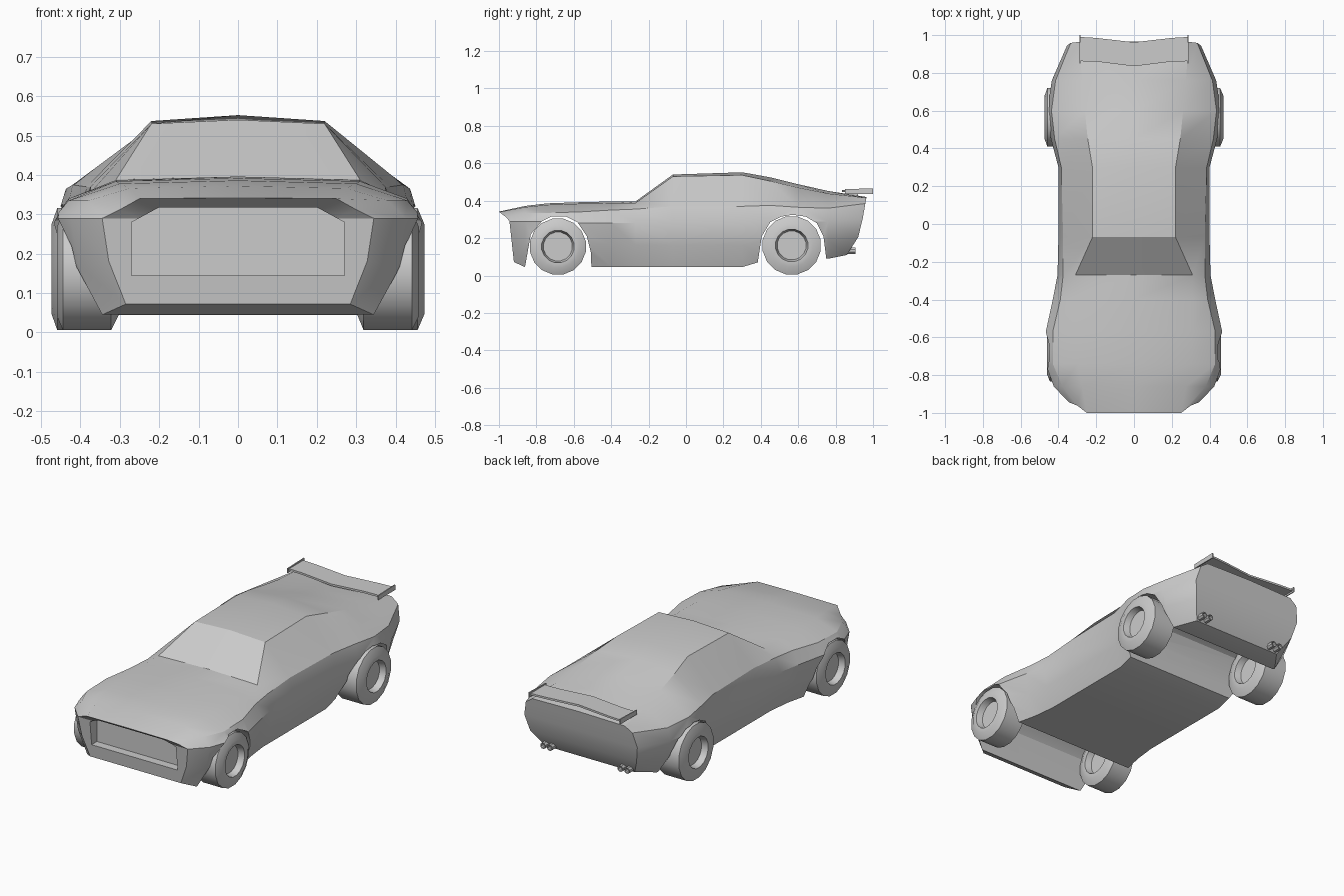
import bpy, bmesh, math

if "Cube" in bpy.data.objects:
    bpy.data.objects.remove(bpy.data.objects["Cube"])


def make(name, verts, faces):
    me = bpy.data.meshes.new(name)
    me.from_pydata(verts, [], faces)
    bm = bmesh.new()
    bm.from_mesh(me)
    bmesh.ops.recalc_face_normals(bm, faces=bm.faces)
    bm.to_mesh(me)
    bm.free()
    ob = bpy.data.objects.new(name, me)
    bpy.context.collection.objects.link(ob)
    return ob


def prism(name, pts, axis, lo, hi):
    """Extrude a 2D outline along the given axis (0=x, 1=y, 2=z)."""
    def place(p, d):
        v = list(p)
        v.insert(axis, d)
        return v
    n = len(pts)
    verts = [place(p, lo) for p in pts] + [place(p, hi) for p in pts]
    faces = [list(range(n)), list(range(n, 2 * n))]
    faces += [(i, (i + 1) % n, n + (i + 1) % n, n + i) for i in range(n)]
    return make(name, verts, faces)


def smooth(ob, angle):
    bpy.ops.object.select_all(action='DESELECT')
    ob.select_set(True)
    bpy.context.view_layer.objects.active = ob
    bpy.ops.object.shade_smooth_by_angle(angle=math.radians(angle))


def cut(ob, cutter):
    cutter.hide_render = True
    m = ob.modifiers.new("cut", 'BOOLEAN')
    m.operation, m.object, m.solver = 'DIFFERENCE', cutter, 'EXACT'
    bpy.ops.object.select_all(action='DESELECT')
    ob.select_set(True)
    bpy.context.view_layer.objects.active = ob
    bpy.ops.object.modifier_apply(modifier=m.name)
    bpy.data.objects.remove(cutter, do_unlink=True)


def interp(table, z):
    for (a, ya), (b, yb) in zip(table, table[1:]):
        if z <= b:
            return ya + (yb - ya) * max(0, z - a) / (b - a)
    return table[-1][1]


# Body: lofted half sections (y, roof z, edge xz, shoulder xz, waist xz, sill xz)
rows = [
    (-.95, .342, .25, .340, .30, .312, .345, .29, .285, .072),
    (-.86, .372, .275, .366, .38, .335, .425, .29, .345, .045),
    (-.74, .386, .30, .378, .43, .335, .468, .29, .40, .045),
    (-.57, .392, .31, .384, .43, .340, .467, .28, .40, .045),
    (-.40, .396, .31, .387, .39, .350, .43, .28, .36, .045),
    (-.27, .396, .31, .388, .375, .355, .405, .28, .345, .045),
    (-.07, .540, .22, .530, .375, .370, .40, .28, .345, .045),
    (.30, .552, .22, .537, .385, .370, .40, .28, .345, .045),
    (.45, .525, .245, .505, .42, .375, .44, .29, .345, .09),
    (.60, .488, .26, .470, .437, .365, .46, .29, .37, .10),
    (.76, .452, .275, .438, .415, .360, .435, .29, .35, .09),
    (.95, .420, .29, .415, .335, .385, .355, .30, .28, .11)]
nose = [(.072, -.92), (.30, -.945), (.34, -1.0)]
tail = [(.11, .86), (.22, .93), (.42, .965)]
verts, faces, n = [], [], 11
for k, (y, z0, *s) in enumerate(rows):
    half = [(0, z0)] + list(zip(s[::2], s[1::2]))
    (xw, zw), (xs, zs) = half[3:5]
    half.insert(4, (.72 * xw + .28 * xs, (zw + zs) / 2))
    ring = half + [(-x, z) for x, z in half[:0:-1]]
    for x, z in ring:
        yy = interp(nose, z) if k == 0 else interp(tail, z) if k == 11 else y
        verts.append((x, yy, z))
for k in range(len(rows) - 1):
    for i in range(n):
        a, b = k * n + i, k * n + (i + 1) % n
        faces.append((a, b, b + n, a + n))
for base in (0, 11 * n):
    faces.append((base, base + 1, base + 10))
    faces += [(base + i, base + i + 1, base + 10 - i, base + 11 - i) for i in range(1, 5)]
body = make("car_body", verts, faces)

# Wheel arches and grille opening
front_arch = [(-.865, 0), (-.86, .05), (-.83, .22), (-.77, .29), (-.72, .315), (-.64, .315),
              (-.58, .285), (-.53, .21), (-.508, .12), (-.505, 0)]
rear_arch = [(.38, 0), (.385, .08), (.405, .21), (.45, .285), (.51, .315), (.57, .325),
             (.64, .315), (.70, .28), (.735, .21), (.75, .09), (.75, 0)]
cut(body, prism("front_arch_cutter", front_arch, 0, -.7, .7))
cut(body, prism("rear_arch_cutter", rear_arch, 0, -.7, .7))
grille = [(-.27, .145), (.27, .145), (.27, .28), (.20, .318), (-.20, .318), (-.27, .28)]
cut(body, prism("grille_cutter", grille, 1, -1.1, -.88))
smooth(body, 28)


# Wheels: lathed tyre with recessed rims on both faces
def wheel(name, x, y, r, w, seg=16):
    prof = [(-w + .035, .078), (-w, .088), (-w, .115), (-w + .015, r),
            (w - .018, r), (w, .115), (w, .088), (w - .035, .078)]
    m = len(prof)
    vs, fs = [], []
    for j in range(seg):
        t = 2 * math.pi * (j + .5) / seg
        vs += [(x + px, y + pr * math.sin(t), r + .003 + pr * math.cos(t)) for px, pr in prof]
    for j in range(seg):
        a, b = j * m, (j + 1) % seg * m
        fs += [(a + i, a + i + 1, b + i + 1, b + i) for i in range(m - 1)]
    fs += [[j * m for j in range(seg)], [j * m + m - 1 for j in range(seg)]]
    smooth(make(name, vs, fs), 30)


for side, tag in ((-1, "left"), (1, "right")):
    wheel("front_wheel_" + tag, side * .382, -.685, .152, .078)
    wheel("rear_wheel_" + tag, side * .390, .565, .158, .084)

    # Wing end plates and struts
    prism("wing_end_plate_" + tag, [(.85, .437), (1.0, .437), (1.0, .466), (.85, .462)], 0,
          side * .285 - .003, side * .285 + .003)
    prism("wing_strut_" + tag, [(.89, .41), (.92, .41), (.92, .45), (.89, .45)], 0,
          side * .06 - .006, side * .06 + .006)

    # Twin exhaust pipes
    for i, px in enumerate((.222, .264)):
        ring = [(side * px + .018 * math.cos(math.pi * (a + .5) / 4),
                 .132 + .018 * math.sin(math.pi * (a + .5) / 4)) for a in range(8)]
        pipe = prism(f"exhaust_{tag}_{i + 1}", ring, 1, .80, .907)
        bore = [(side * px + (p - side * px) * .7, .132 + (q - .132) * .7) for p, q in ring]
        cut(pipe, prism("bore_cutter", bore, 1, .885, .95))

# Rear wing
prism("rear_wing", [(-.285, .862), (-.2, .86), (0, .835), (.2, .86), (.285, .862),
                    (.285, .99), (.2, .985), (0, .962), (-.2, .985), (-.285, .99)], 2, .446, .457)
